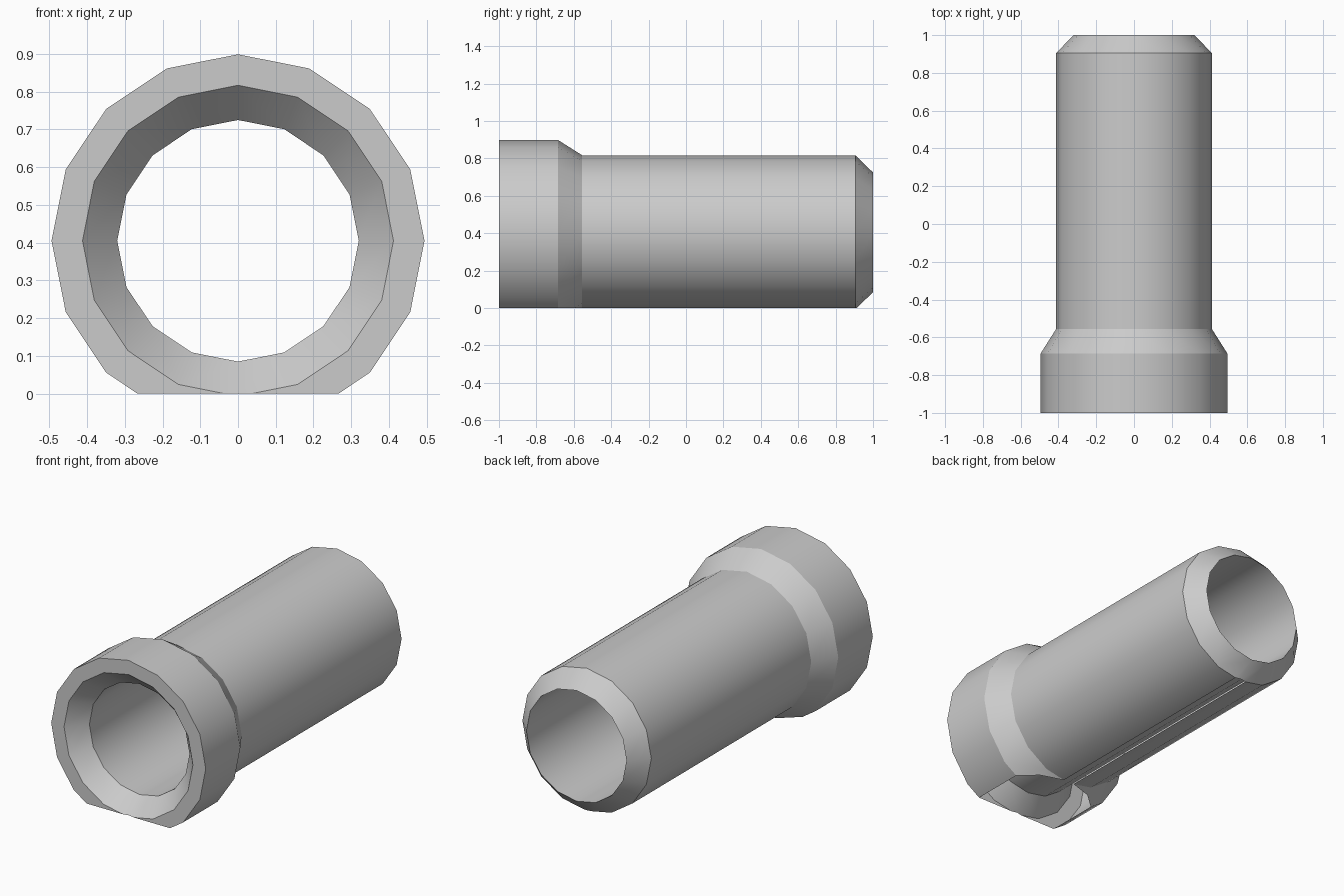
import bpy, bmesh, math

cube = bpy.data.objects.get("Cube")
if cube:
    bpy.data.objects.remove(cube, do_unlink=True)

SIDES = 16
AXIS_Z = 0.405
BELL, TUBE, BORE = 0.494, 0.412, 0.32

# One flat grey for the whole pipe
grey = bpy.data.materials.new("pipe grey")
grey.use_nodes = True
colour = (0.6, 0.6, 0.6, 1)
grey.diffuse_color = colour
grey.node_tree.nodes["Principled BSDF"].inputs["Base Color"].default_value = colour

# Closed wall profile as (radius, y): bell, taper, tube, chamfered end, bore, flared mouth
profile = [(BELL, -1), (BELL, -0.685), (TUBE, -0.555), (TUBE, 0.905),
           (BORE, 1), (BORE, -0.9), (TUBE, -1)]

# Turn the profile around the pipe axis
bm = bmesh.new()
rings = []
for radius, y in profile:
    ring = []
    for i in range(SIDES):
        a = math.tau * i / SIDES
        ring.append(bm.verts.new((radius * math.cos(a), y, AXIS_Z + radius * math.sin(a))))
    rings.append(ring)
for ring, following in zip(rings, rings[1:] + rings[:1]):
    for i in range(SIDES):
        j = (i + 1) % SIDES
        bm.faces.new((ring[i], ring[j], following[j], following[i]))
bmesh.ops.recalc_face_normals(bm, faces=bm.faces[:])

# Slice the underside off level with the ground, leaving the wall open there
bmesh.ops.bisect_plane(bm, geom=bm.verts[:] + bm.edges[:] + bm.faces[:],
                       plane_co=(0, 0, 0), plane_no=(0, 0, 1), clear_inner=True)

mesh = bpy.data.meshes.new("pipe")
bm.to_mesh(mesh)
bm.free()
mesh.materials.append(grey)
pipe = bpy.data.objects.new("pipe", mesh)
bpy.context.collection.objects.link(pipe)

# Smooth round walls with crisp rims
bpy.ops.object.select_all(action='DESELECT')
pipe.select_set(True)
bpy.context.view_layer.objects.active = pipe
bpy.ops.object.shade_smooth_by_angle(angle=math.radians(30))
